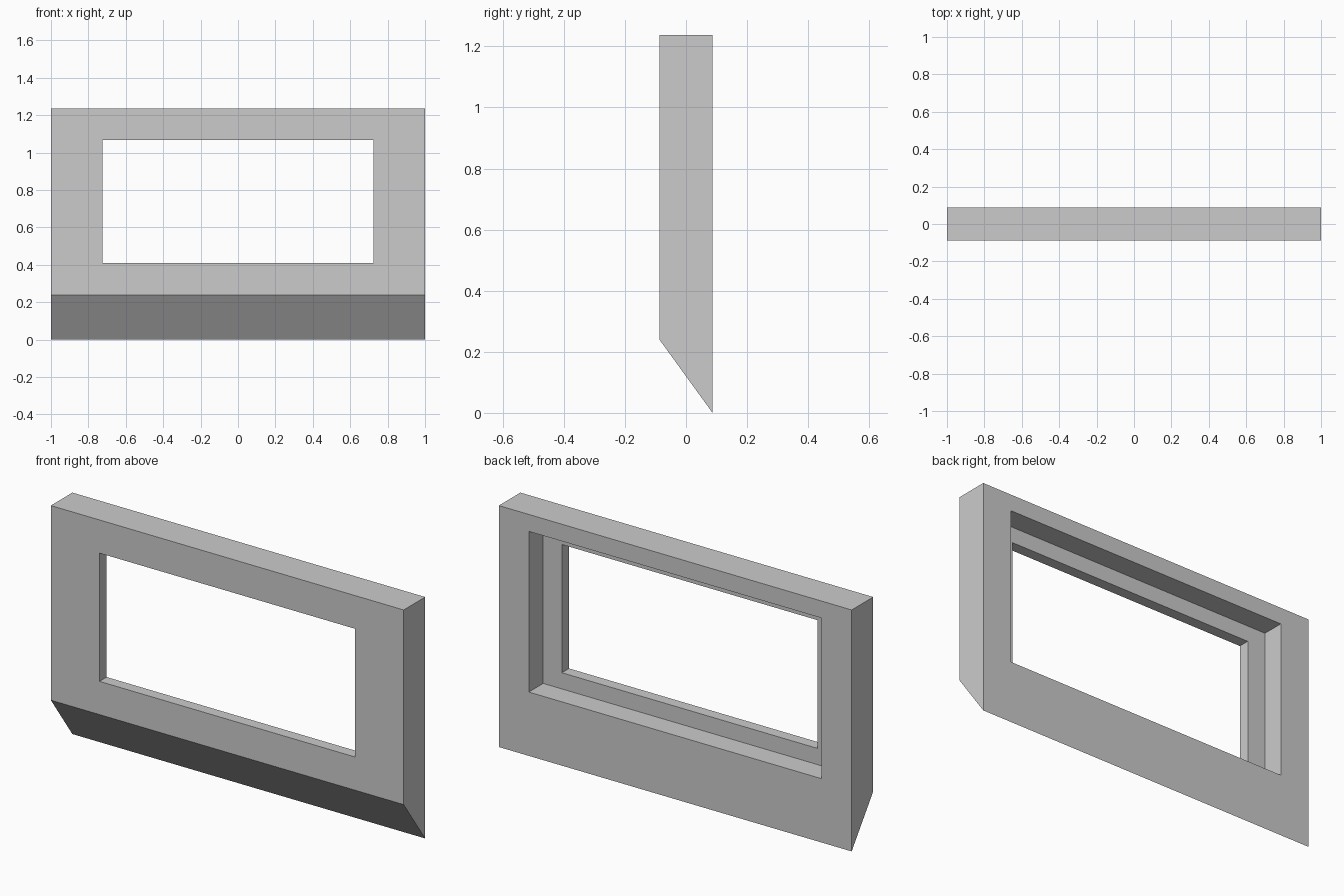
import bpy
import bmesh

# Remove the default cube
cube = bpy.data.objects.get("Cube")
if cube:
    bpy.data.objects.remove(cube, do_unlink=True)

# Plain grey material
grey = bpy.data.materials.new("plain grey")
grey.use_nodes = True
colour = (0.6, 0.6, 0.6, 1.0)
grey.diffuse_color = colour
grey.node_tree.nodes["Principled BSDF"].inputs["Base Color"].default_value = colour

FRONT, STEP, BACK = -0.087, -0.029, 0.087
TOP = 1.237

# Rectangular rings (half width, y, bottom, top) around the frame's cross-section
rings = [
    (1.0, FRONT, 0.24, TOP),      # outer front, above the sloped underside
    (0.724, FRONT, 0.41, 1.067),  # opening at the front
    (0.724, STEP, 0.41, 1.067),   # opening at the rebate floor
    (0.83, STEP, 0.327, 1.15),    # rebate floor, outer edge
    (0.83, BACK, 0.327, 1.15),    # rebate at the back
    (1.0, BACK, 0.0, TOP),        # outer back
]

bm = bmesh.new()
loops = [[bm.verts.new(p) for p in ((-w, y, lo), (w, y, lo), (w, y, hi), (-w, y, hi))]
         for w, y, lo, hi in rings]

# Join each ring to the next, the last back to the first
for i, a in enumerate(loops):
    b = loops[(i + 1) % len(loops)]
    for j in range(4):
        k = (j + 1) % 4
        bm.faces.new((a[j], a[k], b[k], b[j]))
bmesh.ops.recalc_face_normals(bm, faces=bm.faces)

mesh = bpy.data.meshes.new("window_frame")
bm.to_mesh(mesh)
bm.free()
mesh.materials.append(grey)
frame = bpy.data.objects.new("window_frame", mesh)
bpy.context.scene.collection.objects.link(frame)
